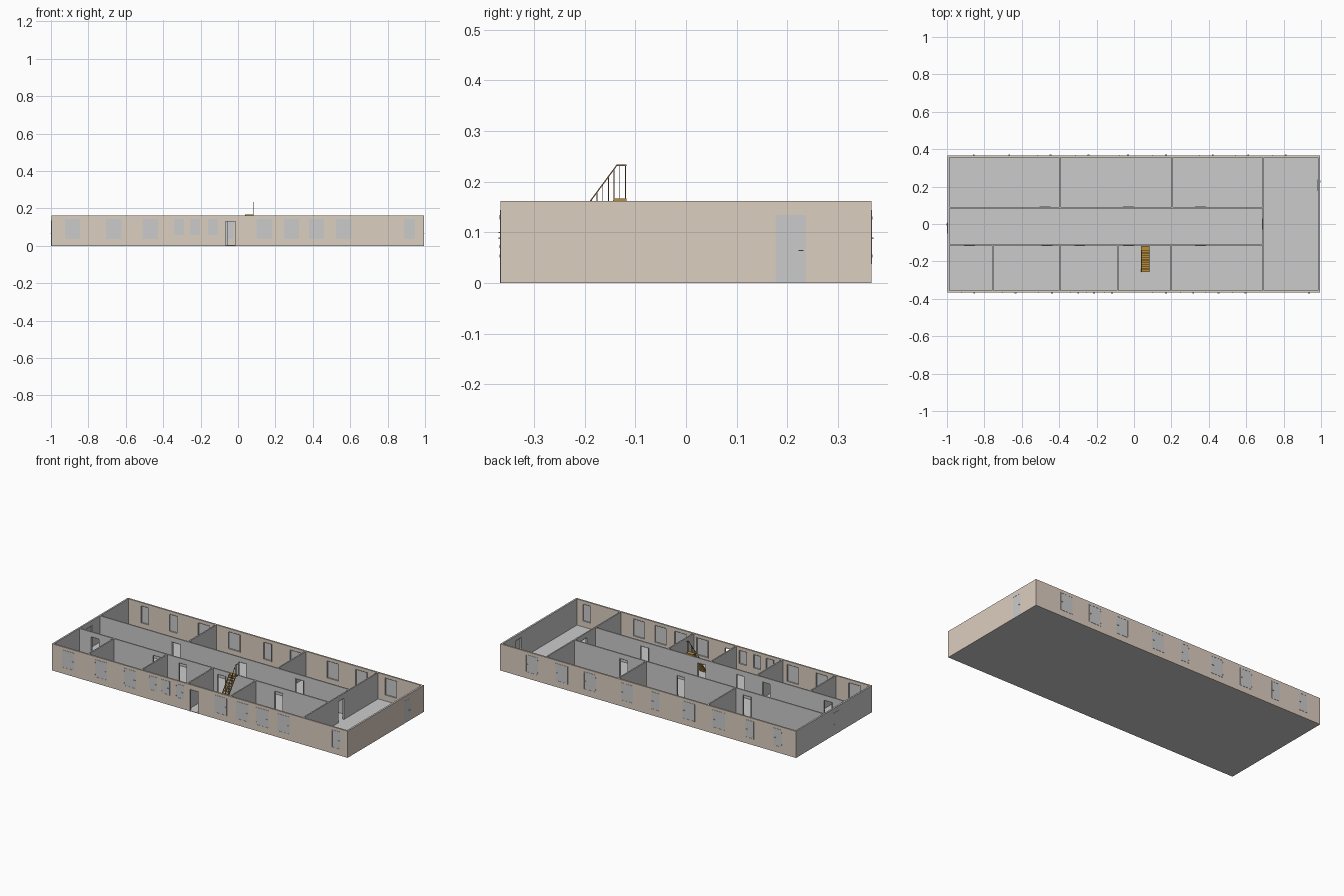
import bpy, bmesh
from mathutils import Vector

if "Cube" in bpy.data.objects:
    bpy.data.objects.remove(bpy.data.objects["Cube"])

H = 0.162                       # wall height
T = 0.010                       # wall thickness
DOOR_H, W_TOP, W_SILL = 0.134, 0.144, 0.037
X0, X1, Y0, Y1 = -0.997, 0.993, -0.366, 0.366


def material(name, rgb):
    m = bpy.data.materials.new(name)
    m.diffuse_color = (*rgb, 1)
    m.use_nodes = True
    m.node_tree.nodes["Principled BSDF"].inputs["Base Color"].default_value = m.diffuse_color
    return m


BEIGE = material("plaster_beige", (0.72, 0.62, 0.53))
WOOD = material("stair_wood", (0.50, 0.27, 0.04))
RAIL = material("rail_wood", (0.24, 0.15, 0.06))


def finish(name, bm, mat=None):
    bmesh.ops.recalc_face_normals(bm, faces=bm.faces)
    me = bpy.data.meshes.new(name)
    bm.to_mesh(me)
    bm.free()
    if mat:
        me.materials.append(mat)
    ob = bpy.data.objects.new(name, me)
    bpy.context.collection.objects.link(ob)
    return ob


def add_box(bm, lo, hi):
    vs = bmesh.ops.create_cube(bm, size=1)["verts"]
    for v in vs:
        v.co = Vector([(lo[i] + hi[i]) / 2 + v.co[i] * (hi[i] - lo[i]) for i in range(3)])


def place(axis, a, n, z):
    """a runs along the wall, n runs across it"""
    return Vector((a, n, z)) if axis == "x" else Vector((n, a, z))


def wall_box(bm, axis, a0, a1, n0, n1, z0, z1):
    n0, n1 = min(n0, n1), max(n0, n1)
    add_box(bm, place(axis, a0, n0, z0), place(axis, a1, n1, z1))


def wall(name, axis, a0, a1, n, holes=(), mat=None, t=T):
    """Wall sheet with rectangular openings, extruded to thickness t"""
    As = sorted({a0, a1, *[h[0] for h in holes], *[h[1] for h in holes]})
    Zs = sorted({0, H, *[h[2] for h in holes], *[h[3] for h in holes]})
    bm = bmesh.new()
    for p, q in zip(As, As[1:]):
        for r, s in zip(Zs, Zs[1:]):
            ca, cz = (p + q) / 2, (r + s) / 2
            if any(h[0] < ca < h[1] and h[2] < cz < h[3] for h in holes):
                continue
            bm.faces.new([bm.verts.new(place(axis, u, n - t / 2, z))
                          for u, z in ((p, r), (q, r), (q, s), (p, s))])
    bmesh.ops.remove_doubles(bm, verts=bm.verts, dist=1e-5)
    ext = bmesh.ops.extrude_face_region(bm, geom=bm.faces[:], use_keep_orig=True)
    bmesh.ops.translate(bm, vec=place(axis, 0, t, 0),
                        verts=[g for g in ext["geom"] if isinstance(g, bmesh.types.BMVert)])
    return finish(name, bm, mat)


def frames(name, axis, n, holes, w=0.003, d=T / 2 + 0.0015):
    """Jambs and head around each opening, plus a sill for windows"""
    bm = bmesh.new()
    for a0, a1, z0, z1 in holes:
        wall_box(bm, axis, a0, a0 + w, n - d, n + d, z0, z1)
        wall_box(bm, axis, a1 - w, a1, n - d, n + d, z0, z1)
        wall_box(bm, axis, a0 + w, a1 - w, n - d, n + d, z1 - w, z1)
        if z0 > 0:
            wall_box(bm, axis, a0 + w, a1 - w, n - d, n + d, z0, z0 + w)
    return finish(name, bm)


def leaves(name, axis, n, out, holes):
    """Closed panes or door leaves near the outer face, with hinges and a handle"""
    bm = bmesh.new()
    for a0, a1, z0, z1 in holes:
        face = n + out * (T / 2 + 0.0005)
        wall_box(bm, axis, a0 + 0.003, a1 - 0.003, face, face - out * 0.004, z0, z1 - 0.003)
        for f in (0.15, 0.85):
            z = z0 + f * (z1 - z0)
            wall_box(bm, axis, a0 + 0.001, a0 + 0.003, face, face + out * 0.002, z - 0.003, z + 0.003)
        z = z0 + 0.48 * (z1 - z0)
        wall_box(bm, axis, a1 - 0.015, a1 - 0.005, face, face + out * 0.004, z - 0.001, z + 0.001)
    return finish(name, bm)


def span(centres, width, z0, z1):
    return [(c - width / 2, c + width / 2, z0, z1) for c in centres]


# floor slab
bm = bmesh.new()
add_box(bm, (X0, Y0, 0), (X1, Y1, 0.003))
finish("floor", bm)

# long outer walls with windows
front_windows = (span([-0.885, -0.665, -0.47, 0.14, 0.286, 0.42, 0.565], 0.082, W_SILL, W_TOP)
                 + span([-0.315, -0.23, -0.134], 0.054, 0.059, W_TOP)
                 + span([0.917], 0.058, W_SILL, W_TOP))
front_door = span([-0.04], 0.06, 0, DOOR_H)
back_windows = (span([0.78, 0.58, 0.39, 0.14, -0.275, -0.478], 0.082, W_SILL, W_TOP)
                + span([-0.05, -0.685, -0.875], 0.056, W_SILL, W_TOP))
for side, n, out, wins, doors in (("front", Y0 + T / 2, -1, front_windows, front_door),
                                  ("back", Y1 - T / 2, 1, back_windows, [])):
    wall(side + "_wall", "x", X0, X1, n, wins + doors, BEIGE)
    frames(side + "_window_frames", "x", n, wins)
    leaves(side + "_window_panes", "x", n, out, wins)
frames("front_door_frame", "x", Y0 + T / 2, front_door)

# end walls, each with a closed door
right_door = span([0.207], 0.06, 0, DOOR_H)
left_door = span([-0.022], 0.06, 0, DOOR_H)
for side, n, out, doors in (("left", X0 + T / 2, -1, left_door),
                            ("right", X1 - T / 2, 1, right_door)):
    wall(side + "_wall", "y", Y0 + T, Y1 - T, n, doors)
    frames(side + "_door_frame", "y", n, doors)
    leaves(side + "_door", "y", n, out, doors)
wall("right_wall_cladding", "y", Y0, Y1, X1 + 0.0005, right_door, BEIGE, 0.001)

# corridor walls with open doorways
XC, YB, YF = 0.69, 0.088, -0.112
for name, y, centres in (("corridor_back_wall", YB, [-0.475, -0.03, 0.355]),
                         ("corridor_front_wall", YF, [-0.88, -0.465, -0.29, -0.03, 0.355])):
    doors = span(centres, 0.058, 0, DOOR_H)
    wall(name, "x", X0 + T, XC - 0.004, y, doors, t=0.008)
    frames(name + "_door_frames", "x", y, doors, d=0.0055)

# cross walls
hall_door = span([0.0], 0.06, 0, DOOR_H)
wall("hall_wall", "y", Y0 + T, Y1 - T, XC, hall_door, t=0.008)
frames("hall_door_frame", "y", XC, hall_door, d=0.005)
for i, x in enumerate((-0.397, 0.205)):
    wall(f"back_partition_{i + 1}", "y", YB + 0.004, Y1 - T, x, t=0.008)
for i, x in enumerate((-0.756, -0.398, -0.088, 0.2)):
    wall(f"front_partition_{i + 1}", "y", Y0 + T, YF - 0.004, x, t=0.008)

# staircase treads and landing
SX0, SX1, SY0, SY1, TOP = 0.037, 0.082, -0.256, -0.118, 0.167
N = 12
run, rise = (-0.142 - SY0) / N, TOP / (N + 1)
bm = bmesh.new()
for i in range(N):
    y, z = SY0 + i * run, (i + 1) * rise
    add_box(bm, (SX0 + 0.002, y, z - 0.003), (SX1 - 0.002, y + run + 0.002, z))
add_box(bm, (SX0, -0.142, TOP - 0.006), (SX1, SY1, TOP))
finish("stair_treads", bm, WOOD)


def sloped_bar(bm, x0, x1, p, q, h):
    """Bar in the yz plane from p to q with vertical depth h"""
    prof = [(p[0], p[1] - h), (q[0], q[1] - h), q, p]
    f = bm.faces.new([bm.verts.new((x0, *c)) for c in prof])
    ext = bmesh.ops.extrude_face_region(bm, geom=[f], use_keep_orig=True)
    bmesh.ops.translate(bm, vec=(x1 - x0, 0, 0),
                        verts=[g for g in ext["geom"] if isinstance(g, bmesh.types.BMVert)])


# stringers on both sides
bm = bmesh.new()
for x in (SX0, SX1 - 0.002):
    sloped_bar(bm, x, x + 0.002, (SY0, 0.014), (-0.142, TOP - 0.001), 0.013)
finish("stair_stringers", bm, WOOD)

# handrail with balusters on the right side
slope = (TOP - rise) / (-0.142 - SY0)
bm = bmesh.new()
rail_z = lambda y: min(0.234, 0.234 + (y + 0.137) * slope)
sloped_bar(bm, SX1 - 0.003, SX1, (SY0, rail_z(SY0)), (-0.137, 0.234), 0.004)
sloped_bar(bm, SX1 - 0.003, SX1, (-0.137, 0.234), (SY1, 0.234), 0.003)
for i in range(13):
    y = SY0 + 0.002 + i * 0.0112
    foot = min(TOP - 0.002, max(0.004, (y - SY0) * slope + 0.008))
    add_box(bm, (SX1 - 0.0022, y - 0.0008, foot), (SX1 - 0.0008, y + 0.0008, rail_z(y) - 0.002))
finish("stair_railing", bm, RAIL)
